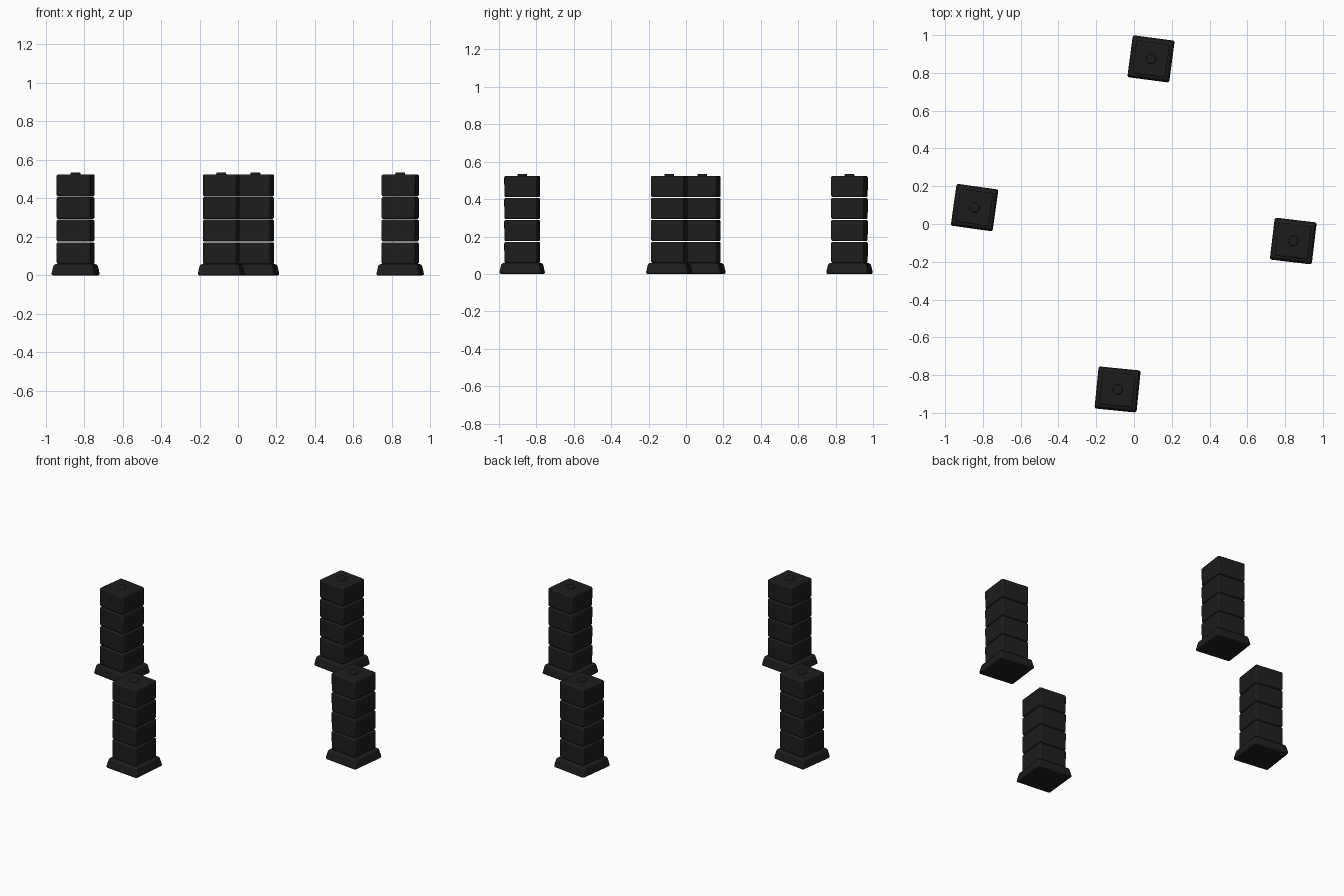
import bpy, bmesh
from math import radians

if "Cube" in bpy.data.objects:
    bpy.data.objects.remove(bpy.data.objects["Cube"])

mat = bpy.data.materials.new("black")
mat.diffuse_color = (0.012, 0.012, 0.012, 1)
mat.use_nodes = True
mat.node_tree.nodes["Principled BSDF"].inputs["Base Color"].default_value = mat.diffuse_color


def finish(name, bm, loc, rot, bevel):
    mesh = bpy.data.meshes.new(name)
    bm.to_mesh(mesh)
    bm.free()
    ob = bpy.data.objects.new(name, mesh)
    bpy.context.collection.objects.link(ob)
    ob.location = loc
    ob.rotation_euler.z = radians(rot)
    mesh.materials.append(mat)
    mod = ob.modifiers.new("bevel", "BEVEL")
    mod.width, mod.segments = bevel, 3
    mod.limit_method = "ANGLE"
    bpy.ops.object.select_all(action="DESELECT")
    ob.select_set(True)
    bpy.context.view_layer.objects.active = ob
    bpy.ops.object.shade_smooth_by_angle(angle=radians(40))


def box(name, loc, rot, bottom, top, height, bevel):
    # square block standing on loc, optionally tapered
    bm = bmesh.new()
    bmesh.ops.create_cube(bm, size=1)
    for v in bm.verts:
        w = top if v.co.z > 0 else bottom
        v.co = (v.co.x * w, v.co.y * w, (v.co.z + 0.5) * height)
    finish(name, bm, loc, rot, bevel)


def knob(name, loc, rot):
    bm = bmesh.new()
    bmesh.ops.create_cone(bm, cap_ends=True, segments=24,
                          radius1=0.027, radius2=0.025, depth=0.016)
    finish(name, bm, loc, rot, 0.004)


# four stacked pillars in a ring: x, y, turn
pillars = {"back": (0.09, 0.874, -7.5), "left": (-0.844, 0.087, -8),
           "right": (0.843, -0.09, -6.8), "front": (-0.087, -0.876, -5.7)}
for side, (x, y, rot) in pillars.items():
    # flared foot
    box(side + "_foot", (x, y, 0), rot, 0.228, 0.204, 0.058, 0.011)
    # four blocks with hairline gaps
    for i in range(4):
        box(f"{side}_block_{i + 1}", (x, y, 0.058 + i * 0.1175), rot,
            0.176, 0.177, 0.114, 0.009)
    # small round cap on top
    knob(side + "_cap", (x, y, 0.527), rot)
